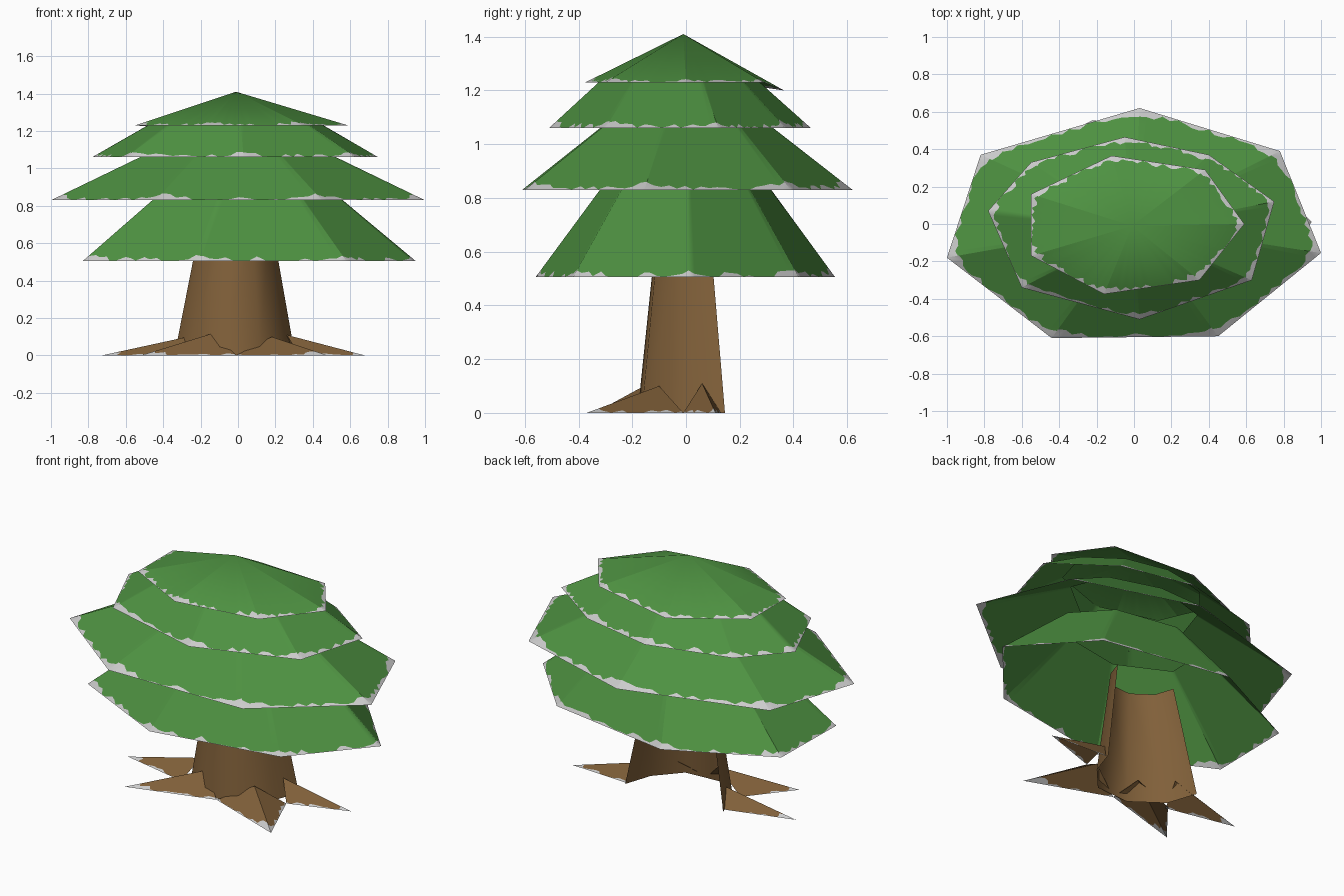
import bpy
import bmesh
import random
from mathutils import Vector

random.seed(4)
cube = bpy.data.objects.get("Cube")
if cube:
    bpy.data.objects.remove(cube, do_unlink=True)


def material(name, rgb):
    m = bpy.data.materials.new(name)
    m.use_nodes = True
    m.diffuse_color = (*rgb, 1)
    shader = m.node_tree.nodes["Principled BSDF"]
    shader.inputs["Base Color"].default_value = (*rgb, 1)
    shader.inputs["Roughness"].default_value = 0.9
    return m


GREEN = material("leaf green", (0.076, 0.285, 0.053))
BROWN = material("bark brown", (0.22, 0.118, 0.042))
FROST = material("pale frost", (0.6, 0.6, 0.6))


def finish(bm, name, main, smooth):
    bmesh.ops.remove_doubles(bm, verts=bm.verts, dist=0.0004)
    mesh = bpy.data.meshes.new(name)
    bm.to_mesh(mesh)
    bm.free()
    mesh.materials.append(main)
    mesh.materials.append(FROST)
    for p in mesh.polygons:
        p.use_smooth = smooth
    ob = bpy.data.objects.new(name, mesh)
    bpy.context.collection.objects.link(ob)
    return ob


def frosted_panel(bm, a, b, c, d, corner_a, corner_b, columns=18):
    """Panel with lower edge a-b and upper edge d-c, with a ragged frost band low down."""
    height = ((c + d) / 2 - (a + b) / 2).length
    low, mid, top = [], [], []
    for i in range(columns + 1):
        t = i / columns
        at_a, at_b = max(0, 1 - t * 5), max(0, 1 - (1 - t) * 5)
        bump = max(0, random.uniform(-0.02, 0.028))
        if i in (0, columns):
            bump = 0.012
        band = 0.003 + bump + corner_a * at_a + corner_b * at_b
        p, q = a.lerp(b, t), d.lerp(c, t)
        low.append(bm.verts.new(p))
        mid.append(bm.verts.new(p.lerp(q, min(0.8, band / height))))
        top.append(bm.verts.new(q))
    for i in range(columns):
        band_face = bm.faces.new((low[i], low[i + 1], mid[i + 1], mid[i]))
        band_face.material_index = 1
        bm.faces.new((mid[i], mid[i + 1], top[i + 1], top[i]))


def tier(name, rim, z0, z1, scale, centre, corner):
    """Open skirt of foliage; a scale of zero closes it to a point."""
    bm = bmesh.new()
    mid = Vector((*centre, 0))
    low = [Vector((p[0], p[1], p[2] if len(p) > 2 else z0)) for p in rim]
    high = []
    for p in low:
        q = mid + (p - mid) * scale
        q.z = z1
        high.append(q)
    for i in range(len(low)):
        j = (i + 1) % len(low)
        frosted_panel(bm, low[i], low[j], high[j], high[i], corner, corner)
    finish(bm, name, GREEN, True)


# Foliage tiers, lowest first, rims run anticlockwise
tier("lowest_foliage",
     [(.95, .01), (.57, .42), (-.22, .555), (-.82, .26), (-.83, -.25), (-.2, -.56), (.58, -.42)],
     0.505, 0.9, 0.48, (0.04, 0), 0.02)
tier("lower_foliage",
     [(1, -.155), (.78, .39), (.03, .62), (-.82, .37), (-1, -.18), (-.44, -.61), (.45, -.6)],
     0.83, 1.12, 0.40, (0, 0), 0.045)
tier("upper_foliage",
     [(.75, .12), (.4, .37), (-.05, .465), (-.55, .33), (-.78, .07), (-.6, -.34), (.03, -.51), (.63, -.3)],
     1.06, 1.25, 0.57, (-0.01, -0.03), 0.025)
tier("top_foliage",
     [(.59, 0), (.38, .29), (-.12, .365, 1.2), (-.55, .16), (-.55, -.17), (-.16, -.375), (.35, -.3)],
     1.23, 1.41, 0, (-0.01, -0.01), 0.02)

# Trunk: tapered curved sheet, open at the back
bm = bmesh.new()
profile = [(-.34, .13), (-.28, -.05), (-.1, -.18), (.12, -.165), (.25, -.02), (.305, .145)]
rings = [[bm.verts.new((x * s, y * s, z)) for x, y in profile]
         for z, s in ((0, 1), (0.64, 0.63))]
for i in range(len(profile) - 1):
    bm.faces.new((rings[0][i], rings[0][i + 1], rings[1][i + 1], rings[1][i]))
finish(bm, "trunk", BROWN, True)

# Roots: two sloping sheets meeting on a ridge (tip, ridge, first foot, second foot)
roots = {
    "right_side_root": ((-.73, -.01), (-.27, .03, .1), (-.32, .11), (-.31, -.1)),
    "right_front_root": ((-.52, -.34), (-.13, -.12, .12), (-.31, -.08), (-.01, -.19)),
    "left_front_root": ((.48, -.37), (.18, -.1, .1), (-.01, -.19), (.33, -.01)),
    "left_side_root": ((.68, .11), (.26, .06, .11), (.33, -.01), (.31, .13)),
}
for name, (tip, ridge, foot_a, foot_b) in roots.items():
    bm = bmesh.new()
    tip, ridge = Vector((*tip, 0)), Vector(ridge)
    foot_a, foot_b = Vector((*foot_a, 0)), Vector((*foot_b, 0))
    frosted_panel(bm, foot_a, tip, ridge, ridge, 0, 0.03, 12)
    frosted_panel(bm, tip, foot_b, ridge, ridge, 0.03, 0, 12)
    finish(bm, name, BROWN, False)
